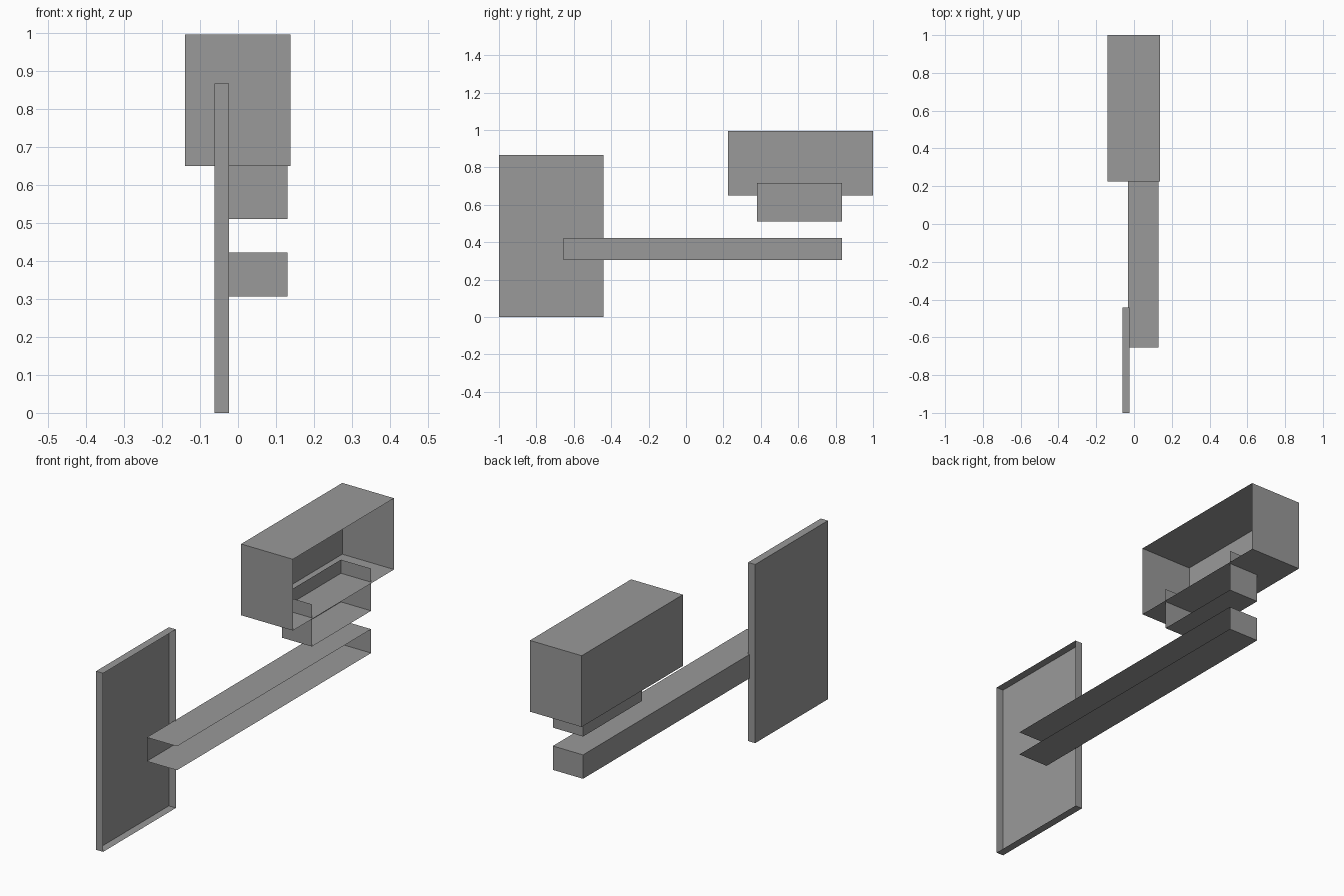
import bpy
import bmesh
from mathutils import Vector

cube = bpy.data.objects.get("Cube")
if cube:
    bpy.data.objects.remove(cube, do_unlink=True)

grey = bpy.data.materials.new("plain grey")
grey.use_nodes = True
colour = (0.32, 0.32, 0.32, 1.0)
grey.diffuse_color = colour
grey.node_tree.nodes["Principled BSDF"].inputs["Base Color"].default_value = colour

LEFT, FRONT, TOP = Vector((1, 0, 0)), Vector((0, -1, 0)), Vector((0, 0, 1))


def open_box(name, low, high, open_sides):
    """Thin-walled box between two corners, without the faces on open_sides."""
    low, high = Vector(low), Vector(high)
    bm = bmesh.new()
    bmesh.ops.create_cube(bm, size=1)
    bmesh.ops.scale(bm, vec=high - low, verts=bm.verts)
    bmesh.ops.translate(bm, vec=(low + high) / 2, verts=bm.verts)
    bm.normal_update()
    removed = [f for f in bm.faces
               if any(f.normal.dot(side) > 0.9 for side in open_sides)]
    bmesh.ops.delete(bm, geom=removed, context='FACES')
    mesh = bpy.data.meshes.new(name)
    bm.to_mesh(mesh)
    bm.free()
    mesh.materials.append(grey)
    obj = bpy.data.objects.new(name, mesh)
    bpy.context.scene.collection.objects.link(obj)
    return obj


# Upright shallow tray at the front
open_box("front_panel", (-0.062, -1.0, 0.0), (-0.024, -0.442, 0.867), [LEFT])

# Long arm running backwards from the panel
open_box("long_arm", (-0.031, -0.655, 0.306), (0.131, 0.834, 0.422), [LEFT, FRONT])

# Small tray rising into the upper housing
open_box("lower_tray", (-0.031, 0.38, 0.511), (0.131, 0.834, 0.716), [LEFT, TOP])

# Large housing at the back
open_box("upper_housing", (-0.14, 0.224, 0.65), (0.138, 1.0, 0.996), [LEFT])
